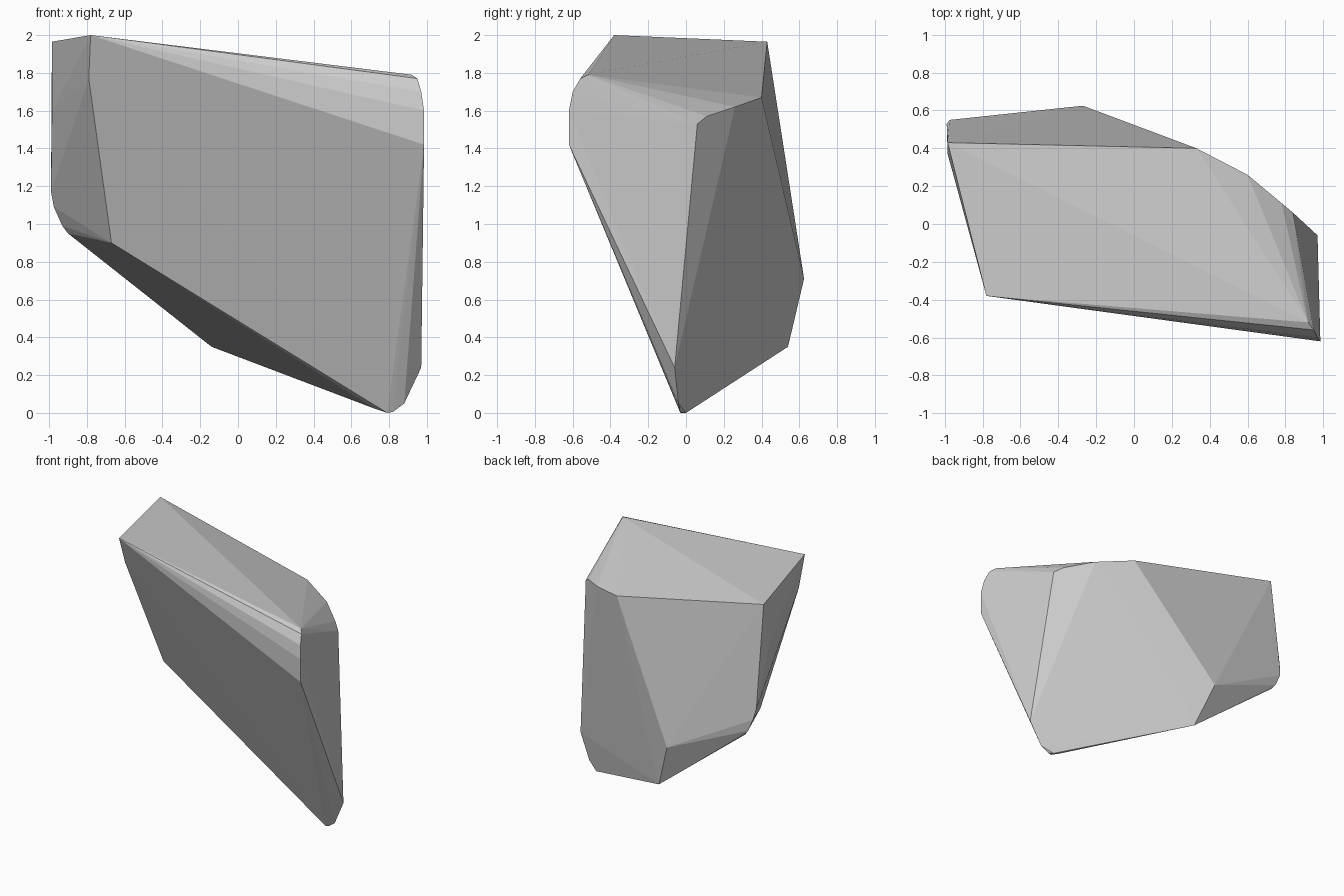
import bpy, bmesh

if "Cube" in bpy.data.objects:
    bpy.data.objects.remove(bpy.data.objects["Cube"])

# corner points of the chipped boulder, grouped by region
top_rim = [(-.78, -.38, 2.0), (-.985, .43, 1.965), (.33, .40, 1.67),
           (.60, .26, 1.62), (.78, .11, 1.57), (.84, .06, 1.53)]
front_right_nose = [(.92, -.52, 1.79), (.95, -.56, 1.77), (.97, -.60, 1.70),
                    (.985, -.62, 1.60), (.985, -.62, 1.42)]
left_side = [(-.79, -.29, 1.77), (-.985, .37, 1.6), (-.99, .53, 1.17),
             (-.975, .55, 1.09), (-.93, .55, .99), (-.90, .54, .95),
             (-.67, .02, .90)]
back_side = [(-.27, .625, .71), (-.14, .54, .35)]
foot = [(.97, -.06, .24), (.88, -.04, .05), (.82, -.03, .005), (.79, -.03, 0),
        (.79, 0, 0), (.73, 0, .02)]

# wrap the points in a convex hull, flat facets
bm = bmesh.new()
for p in top_rim + front_right_nose + left_side + back_side + foot:
    bm.verts.new(p)
res = bmesh.ops.convex_hull(bm, input=bm.verts)
loose = [v for v in bm.verts if not v.link_faces]
bmesh.ops.delete(bm, geom=loose, context='VERTS')
bmesh.ops.recalc_face_normals(bm, faces=bm.faces)
mesh = bpy.data.meshes.new("boulder")
bm.to_mesh(mesh)
bm.free()
boulder = bpy.data.objects.new("boulder", mesh)
bpy.context.collection.objects.link(boulder)
